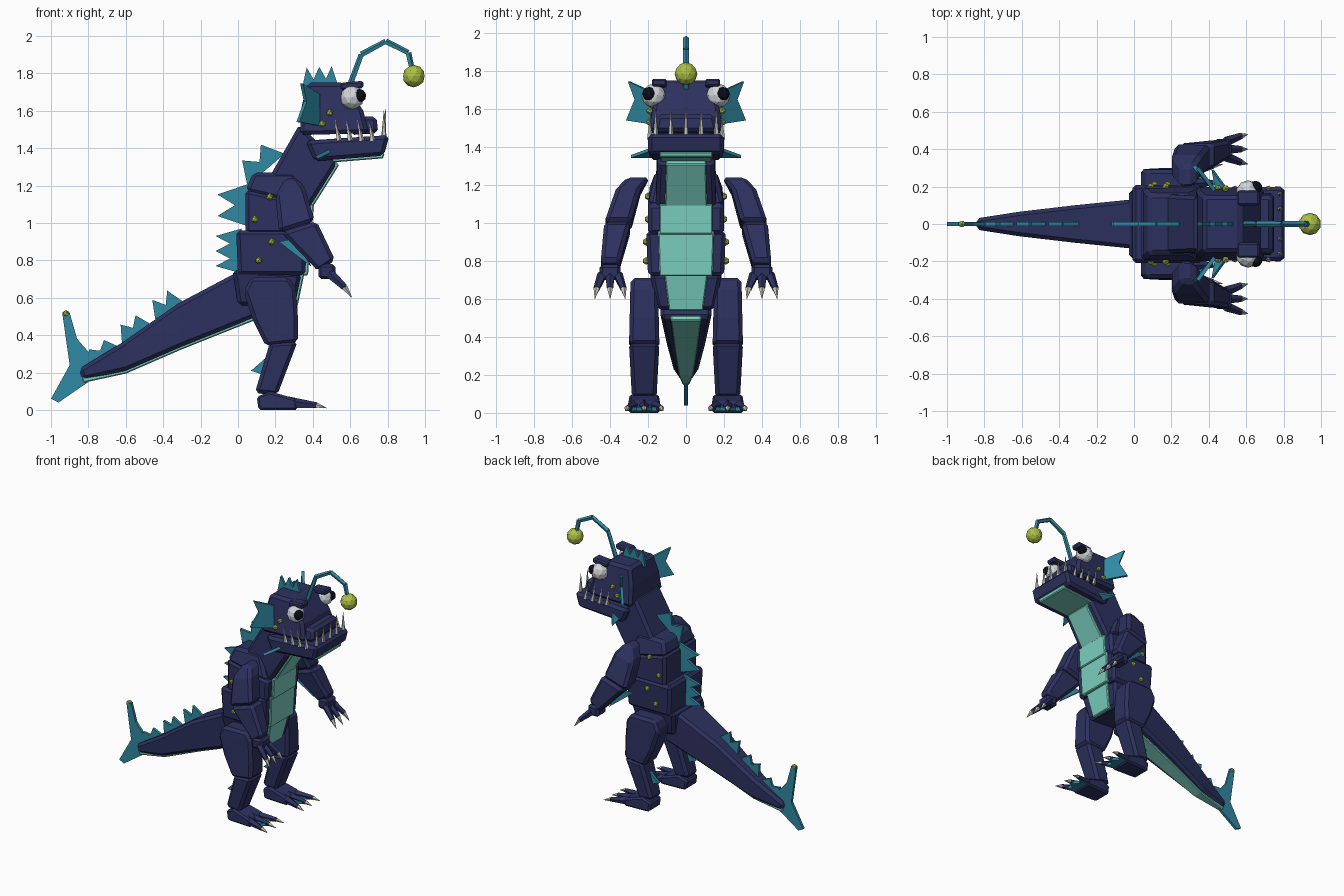
import bpy, bmesh
from mathutils import Vector, Matrix

cube = bpy.data.objects.get("Cube")
if cube:
    bpy.data.objects.remove(cube, do_unlink=True)


def material(name, red, green, blue):
    mat = bpy.data.materials.new(name)
    mat.use_nodes = True
    mat.diffuse_color = (red, green, blue, 1)
    shader = mat.node_tree.nodes["Principled BSDF"]
    shader.inputs["Base Color"].default_value = mat.diffuse_color
    return mat


navy = material("navy skin", .026, .031, .115)
teal = material("teal fin", .03, .25, .36)
mint = material("mint belly", .2, .63, .53)
lime = material("lime glow", .42, .53, .06)
white = material("eye white", .65, .67, .7)
bone = material("bone", .58, .57, .5)
black = material("pupil black", .004, .004, .01)


def finish(name, bm, mat, mirror):
    """Turn the mesh into an object, mirrored to the other flank if asked."""
    bmesh.ops.recalc_face_normals(bm, faces=bm.faces)
    mesh = bpy.data.meshes.new(name)
    bm.to_mesh(mesh)
    bm.free()
    mesh.materials.append(mat)
    obj = bpy.data.objects.new(name, mesh)
    bpy.context.collection.objects.link(obj)
    if mirror:
        modifier = obj.modifiers.new("mirror", "MIRROR")
        modifier.use_axis = (False, True, False)
    return obj


def block(name, width, *profile, middle=(0, 0), mat=navy, mirror=False, bevel=.02):
    """Chamfered body block. Each profile entry is a back x, z and a front x, z;
    half width and sideways middle run evenly from the first entry to the last."""
    bm = bmesh.new()
    loops = []
    for index, (back_x, back_z, front_x, front_z) in enumerate(profile):
        share = index / (len(profile) - 1)
        half = width[0] + (width[1] - width[0]) * share
        y = middle[0] + (middle[1] - middle[0]) * share
        corners = [(back_x, y - half, back_z), (back_x, y + half, back_z),
                   (front_x, y + half, front_z), (front_x, y - half, front_z)]
        loops.append([bm.verts.new(corner) for corner in corners])
    for lower, upper in zip(loops, loops[1:]):
        for i in range(4):
            bm.faces.new((lower[i - 1], lower[i], upper[i], upper[i - 1]))
    bm.faces.new(loops[0])
    bm.faces.new(loops[-1])
    obj = finish(name, bm, mat, mirror)
    chamfer = obj.modifiers.new("chamfer", "BEVEL")
    chamfer.width, chamfer.segments, chamfer.limit_method = bevel, 1, "ANGLE"


def plated_block(name, width, *profile, cover=.7):
    """Body block with a raised mint plate along its front side."""
    block(name, width, *profile)
    plate = []
    for entry in profile:
        back, front = Vector(entry[:2]), Vector(entry[2:])
        outward = (front - back).normalized() * .015
        plate.append((*(front - outward), *(front + outward)))
    block(name + "_plate", [half * cover for half in width], *plate, mat=mint, bevel=.006)


def fin(name, points, mirror=False):
    bm = bmesh.new()
    bm.faces.new([bm.verts.new(point) for point in points])
    obj = finish(name, bm, teal, mirror)
    solid = obj.modifiers.new("thickness", "SOLIDIFY")
    solid.thickness, solid.offset = .02, 0


def ridge(name, start, end, spikes, height):
    """Row of spikes standing on a line in the centre plane."""
    start, end = Vector((start[0], 0, start[1])), Vector((end[0], 0, end[1]))
    step = (end - start) / spikes
    up = Vector((-step.z, 0, step.x)).normalized() * height
    points = [start]
    for i in range(spikes):
        points.append(start + step * (i + .5) + up)
        if i < spikes - 1:
            points.append(start + step * (i + 1) + up * .45)
    fin(name, points + [end])


def rod(name, start, end, thick, thin, mat, mirror=False):
    start, end = Vector(start), Vector(end)
    axis = end - start
    turn = axis.to_track_quat("Z", "Y").to_matrix().to_4x4()
    bm = bmesh.new()
    bmesh.ops.create_cone(bm, cap_ends=True, segments=5, radius1=thick, radius2=thin,
                          depth=axis.length,
                          matrix=Matrix.Translation((start + end) / 2) @ turn)
    finish(name, bm, mat, mirror)


def ball(name, centre, radius, mat, mirror=False, detail=2):
    bm = bmesh.new()
    bmesh.ops.create_icosphere(bm, subdivisions=detail, radius=radius,
                               matrix=Matrix.Translation(centre))
    finish(name, bm, mat, mirror)


# Body, from the hips up to the neck, and the tail
plated_block("hips", (.15, .19), (0, .56, .3, .54), (-.03, .75, .34, .73), cover=.6)
plated_block("waist", (.2, .21), (0, .72, .36, .72), (-.01, .96, .37, .96))
plated_block("chest", (.2, .2), (.04, .94, .38, .94), (.04, 1.18, .39, 1.1))
block("shoulders", (.2, .16), (.04, 1.17, .38, 1.09), (.08, 1.27, .3, 1.27))
plated_block("neck", (.16, .15), (.12, 1.16, .36, 1.05), (.33, 1.53, .53, 1.32))
plated_block("tail", (.135, .03), (.02, .75, .1, .5), (-.32, .57, -.3, .34),
             (-.62, .36, -.6, .21), (-.85, .22, -.83, .16), cover=.6)

# Head
block("head", (.2, .15), (.33, 1.47, .7, 1.48), (.34, 1.62, .67, 1.6), (.37, 1.75, .57, 1.75))
block("snout", (.17, .15), (.6, 1.47, .75, 1.48), (.6, 1.57, .74, 1.57))
plated_block("jaw", (.19, .2), (.36, 1.44, .41, 1.33), (.81, 1.47, .78, 1.36))
block("brow", (.04, .04), (.55, 1.71, .55, 1.75), (.67, 1.72, .67, 1.76),
      middle=(.14, .14), mirror=True, bevel=.01)
ball("eye", (.61, .17, 1.67), .064, white, True)
ball("pupil", (.65, .195, 1.68), .036, black, True)

# Teeth around the jaw rim
rod("middle_tooth", (.78, 0, 1.45), (.79, 0, 1.61), .016, .001, bone)
for i in range(2):
    y = .08 * (i + 1)
    rod("front_tooth", (.78, y, 1.45), (.78, y, 1.6), .016, .001, bone, True)
for i in range(4):
    x = .54 + .06 * i
    rod("side_tooth", (x, .19, 1.44), (x - .02, .19, 1.55), .016, .001, bone, True)

# Lure on a bent stalk
stalk = [(.59, 0, 1.71), (.66, 0, 1.9), (.79, 0, 1.97), (.91, 0, 1.91), (.93, 0, 1.82)]
for start, end in zip(stalk, stalk[1:]):
    rod("lure_stalk", start, end, .017, .015, teal)
ball("lure", (.94, 0, 1.785), .06, lime)

# Spiked ridge from the head down to the tail tip
ridge("head_crest", (.34, 1.71), (.54, 1.72), 3, .12)
ridge("neck_ridge", (.05, 1.2), (.25, 1.37), 2, .12)
ridge("upper_back_ridge", (.06, .98), (.06, 1.21), 2, .17)
ridge("lower_back_ridge", (.02, .73), (.02, .97), 3, .14)
for i in range(3):
    x, z = -.8 + .18 * i, .24 + .115 * i
    ridge("tail_ridge", (x, z), (x + .16, z + .1), 2, .07 + .02 * i)
tail_fin = [(-.94, .52), (-.9, .52), (-.86, .38), (-.79, .3), (-.8, .15), (-.96, .04),
            (-1, .06), (-.9, .24)]
fin("tail_fin", [(x, 0, z) for x, z in tail_fin])
ball("tail_light", (-.92, 0, .515), .02, lime, detail=1)

# Side fins
fin("ear_fin", [(.43, .18, 1.69), (.34, .3, 1.745), (.36, .265, 1.65), (.32, .31, 1.54),
                (.43, .18, 1.52)], True)
fin("cheek_fin", [(.5, .18, 1.39), (.42, .29, 1.35), (.44, .18, 1.35)], True)
fin("elbow_fin", [(.22, .34, .9), (.31, .36, .92), (.39, .37, .77)], True)
fin("heel_fin", [(.15, .22, .28), (.07, .22, .21), (.13, .22, .19)], True)

# Arms
block("upper_arm", (.06, .07), (.25, 1.24, .32, 1.24), (.2, 1.14, .36, 1.18),
      (.22, .95, .41, 1.01), middle=(.25, .36), mirror=True)
block("forearm", (.07, .05), (.23, .95, .42, 1.01), (.43, .74, .52, .8),
      middle=(.36, .4), mirror=True)
block("hand", (.055, .055), (.43, .7, .52, .7), (.43, .78, .52, .78),
      middle=(.4, .4), mirror=True, bevel=.015)

# Legs
block("thigh", (.07, .08), (.07, .71, .27, .71), (.03, .63, .31, .65), (.08, .48, .32, .5),
      (.15, .34, .32, .36), middle=(.22, .22), mirror=True)
block("shin", (.08, .065), (.17, .36, .32, .37), (.09, .09, .21, .08),
      middle=(.22, .22), mirror=True)
block("foot", (.07, .085), (.11, 0, .1, .07), (.15, 0, .17, .1), (.32, 0, .31, .06),
      middle=(.22, .22), mirror=True, bevel=.012)
fin("toe_web", [(.29, .15, .02), (.4, .13, .02), (.36, .18, .02), (.42, .22, .02),
                (.36, .26, .02), (.4, .31, .02), (.29, .29, .02)], True)

# Fingers and toes fan out and end in claws
for side in (-1, 0, 1):
    y = .4 + .04 * side
    knuckle = (.57, y + .03 * side, .655)
    rod("finger", (.49, y, .73), knuckle, .027, .018, navy, True)
    rod("finger_claw", knuckle, (.61, y + .04 * side, .6), .017, .001, bone, True)
    y = .22 + .05 * side
    knuckle = (.42, y + .04 * side, .025)
    rod("toe", (.27, y, .04), knuckle, .032, .016, navy, True)
    rod("toe_claw", knuckle, (.475, y + .05 * side, .01), .015, .001, bone, True)

# Glowing spots on the flanks and cheeks
for spot in [(.09, .2, 1.02), (.17, .2, 1.14), (.18, .21, .9), (.11, .21, .8),
             (.45, .19, 1.53), (.49, .19, 1.59)]:
    ball("spot", spot, .02, lime, True, detail=1)
